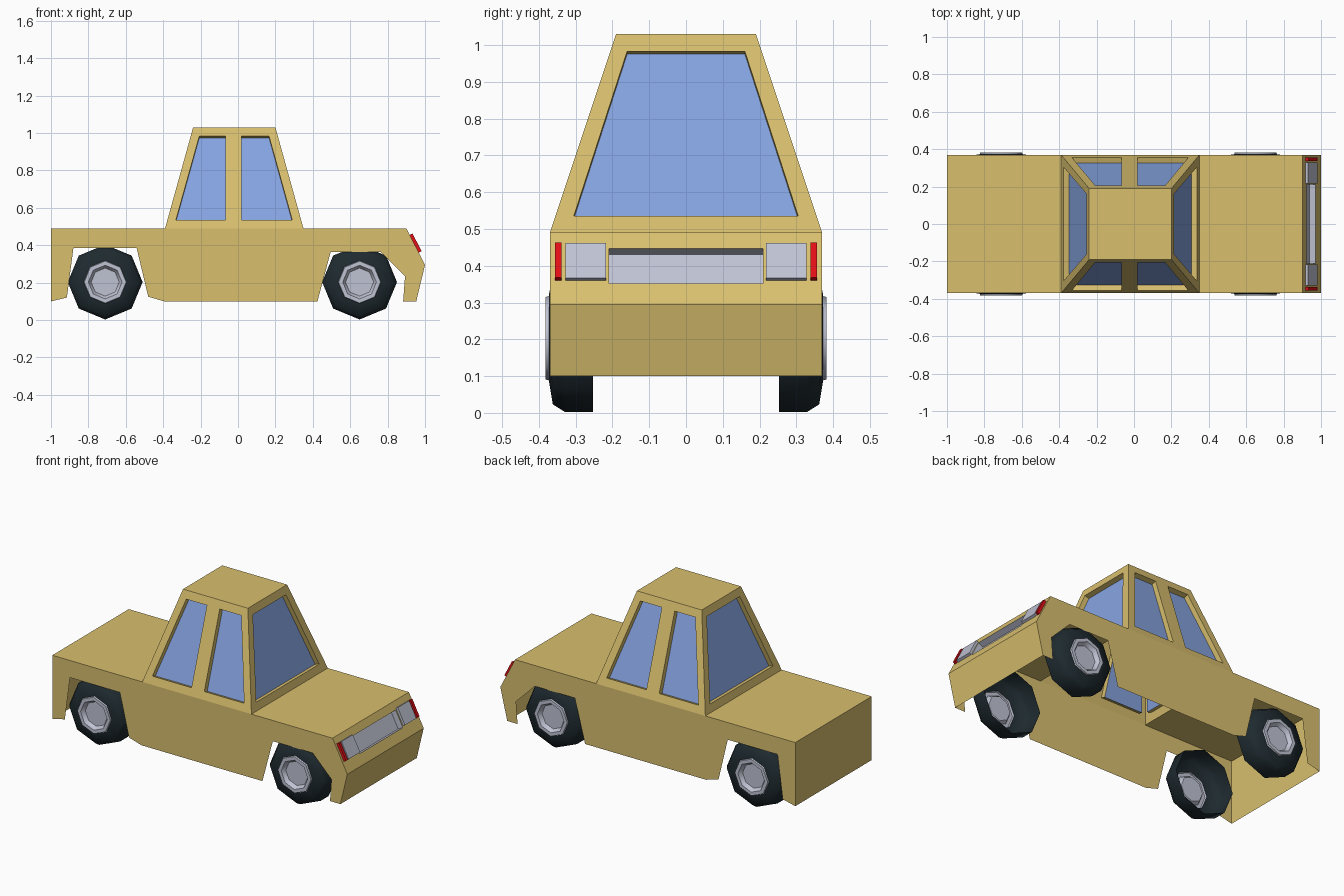
import bpy, bmesh, math
from mathutils import Vector

if "Cube" in bpy.data.objects:
    bpy.data.objects.remove(bpy.data.objects["Cube"])


def material(name, r, g, b):
    m = bpy.data.materials.new(name)
    m.diffuse_color = (r, g, b, 1)
    m.use_nodes = True
    m.node_tree.nodes["Principled BSDF"].inputs["Base Color"].default_value = m.diffuse_color
    return m


TAN = material("tan paint", 0.69, 0.52, 0.155)
GLASS = material("blue glass", 0.24, 0.375, 0.76)
METAL = material("pale metal", 0.52, 0.54, 0.65)
RUBBER = material("black rubber", 0.013, 0.023, 0.029)
RED = material("red lamp", 0.75, 0.005, 0.008)


def finish(bm, name, mats, smooth=None):
    bmesh.ops.remove_doubles(bm, verts=bm.verts, dist=0.0005)
    bmesh.ops.recalc_face_normals(bm, faces=bm.faces)
    me = bpy.data.meshes.new(name)
    bm.to_mesh(me)
    bm.free()
    for m in mats:
        me.materials.append(m)
    ob = bpy.data.objects.new(name, me)
    bpy.context.collection.objects.link(ob)
    if smooth:
        bpy.ops.object.select_all(action='DESELECT')
        bpy.context.view_layer.objects.active = ob
        ob.select_set(True)
        bpy.ops.object.shade_smooth_by_angle(angle=math.radians(smooth))
    return ob


def face(bm, pts, mat=0):
    f = bm.faces.new([bm.verts.new(p) for p in pts])
    f.material_index = mat


def panel(bm, outer, inner, depth, wall_mat, pane_mat):
    """Frame around an opening, with recess walls and a sunken pane."""
    o = [Vector(p) for p in outer]
    i = [Vector(p) for p in inner]
    n = (o[1] - o[0]).cross(o[3] - o[0]).normalized()
    if n.dot(o[0] - Vector((0, 0, 0.3))) < 0:
        n = -n
    sunk = [p - n * depth for p in i]
    for k in range(4):
        j = (k + 1) % 4
        face(bm, [o[k], o[j], i[j], i[k]])
        face(bm, [i[k], i[j], sunk[j], sunk[k]], wall_mat)
    face(bm, sunk, pane_mat)


# --- body shell: open underneath, hollow inside ---
W, TW = 0.37, 0.19              # half width at the waist and at the roof
WZ, RZ = 0.49, 1.03             # waist and roof heights
B0, B1, T0, T1 = -0.39, 0.35, -0.24, 0.20
profile = [(-1, .10), (-1, WZ), (B0, WZ), (B1, WZ), (.90, WZ), (1.0, .295), (.953, .10),
           (.883, .10), (.893, .235), (.765, .363), (.495, .363), (.425, .10),
           (-.395, .10), (-.48, .125), (-.542, .385), (-.88, .385), (-.915, .12)]
bm = bmesh.new()
for s in (-1, 1):
    face(bm, [(x, s * W, z) for x, z in profile])
for k in (0, 1, 3, 5):          # tail, rear deck, bonnet, bumper
    (xa, za), (xb, zb) = profile[k], profile[k + 1]
    face(bm, [(xa, -W, za), (xb, -W, zb), (xb, W, zb), (xa, W, za)])


# sloping nose with sunken grille
def nose_x(z):
    return 0.90 + 0.10 * (WZ - z) / (WZ - 0.295)


def nose(y, z):
    return (nose_x(z), y, z)


panel(bm, [nose(-W, .295), nose(W, .295), nose(W, WZ), nose(-W, WZ)],
      [nose(-.21, .352), nose(.21, .352), nose(.21, .447), nose(-.21, .447)], .036, 2, 2)

# cabin: roof, two windows on each side, windscreen and rear window
face(bm, [(T0, -TW, RZ), (T1, -TW, RZ), (T1, TW, RZ), (T0, TW, RZ)])
LO, HI = 0.535, 0.983


def lerp(a, b, z):
    return a + (b - a) * (z - WZ) / (RZ - WZ)


for s in (-1, 1):
    def side(x, z):
        return (x, s * lerp(W, TW, z), z)
    M = -0.025
    panel(bm, [side(B0, WZ), side(M, WZ), side(M, RZ), side(T0, RZ)],
          [side(-.332, LO), side(-.067, LO), side(-.067, HI), side(-.207, HI)], .03, 0, 1)
    panel(bm, [side(M, WZ), side(B1, WZ), side(T1, RZ), side(M, RZ)],
          [side(.02, LO), side(.29, LO), side(.166, HI), side(.02, HI)], .03, 0, 1)
for b, t in ((B0, T0), (B1, T1)):
    def end(y, z):
        return (lerp(b, t, z), y, z)
    panel(bm, [end(-W, WZ), end(W, WZ), end(TW, RZ), end(-TW, RZ)],
          [end(-.305, LO), end(.305, LO), end(.16, HI), end(-.16, HI)], .03, 0, 1)
finish(bm, "car body", [TAN, GLASS, METAL])


# --- lamps: shallow blocks standing on the nose ---
def lamp(name, y0, y1, mat, height):
    n = Vector((0.195, 0, 0.10)).normalized()
    base = [Vector(nose(y, z)) for y, z in ((y0, .36), (y1, .36), (y1, .455), (y0, .455))]
    top = [p + n * height for p in base]
    bm = bmesh.new()
    face(bm, top)
    face(bm, base[::-1])
    for k in range(4):
        j = (k + 1) % 4
        face(bm, [base[k], base[j], top[j], top[k]])
    finish(bm, name, [mat])


for s, tag in ((-1, "right"), (1, "left")):
    lamp("headlight_" + tag, s * .217, s * .328, METAL, .015)
    lamp("indicator_" + tag, s * .338, s * .356, RED, .017)


# --- wheels: eight-sided, open on the inner side ---
def lathe(name, prof, cx, cz, s, mat, cap, smooth):
    bm = bmesh.new()
    rings = [[bm.verts.new((cx + r * math.cos(k * math.pi / 4), s * y,
                            cz + r * math.sin(k * math.pi / 4))) for k in range(8)]
             for r, y in prof]
    for a, b in zip(rings, rings[1:]):
        for k in range(8):
            j = (k + 1) % 8
            bm.faces.new([a[k], a[j], b[j], b[k]])
    if cap:
        bm.faces.new(rings[-1])
    finish(bm, name, [mat], smooth)


tyre = [(.20, .253), (.20, .33), (.18, .362), (.115, .373)]
hub = [(.115, .371), (.112, .382), (.09, .382), (.075, .358)]
for cx, end_name in ((-0.71, "rear"), (0.65, "front")):
    for s, tag in ((-1, "right"), (1, "left")):
        lathe(f"{end_name}_tyre_{tag}", tyre, cx, .203, s, RUBBER, False, 50)
        lathe(f"{end_name}_hub_{tag}", hub, cx, .203, s, METAL, True, 50)
